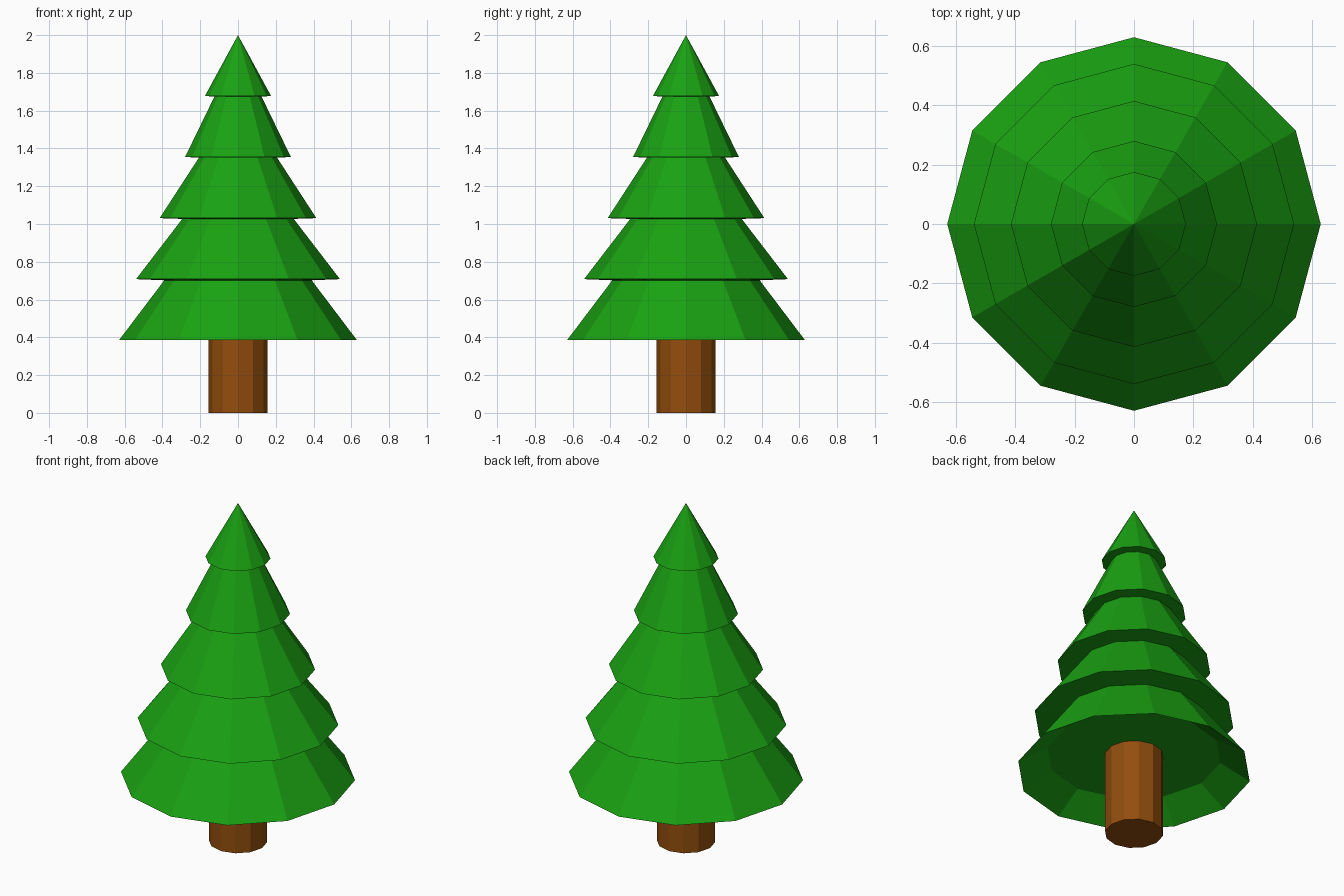
import bpy, bmesh, math

if "Cube" in bpy.data.objects:
    bpy.data.objects.remove(bpy.data.objects["Cube"])

SIDES = 12


def material(name, rgb):
    m = bpy.data.materials.new(name)
    m.diffuse_color = (*rgb, 1)
    m.use_nodes = True
    m.node_tree.nodes["Principled BSDF"].inputs["Base Color"].default_value = m.diffuse_color
    return m


def lathe(name, profile, mat):
    """Revolve (radius, z) points into a flat-faced 12-sided solid; radius 0 closes an end."""
    bm = bmesh.new()
    rings = []
    for r, z in profile:
        if r == 0:
            rings.append([bm.verts.new((0, 0, z))] * SIDES)
        else:
            rings.append([bm.verts.new((r * math.cos(i * math.tau / SIDES),
                                        r * math.sin(i * math.tau / SIDES), z))
                          for i in range(SIDES)])
    for a, b in zip(rings, rings[1:]):
        for i in range(SIDES):
            j = (i + 1) % SIDES
            bm.faces.new(list(dict.fromkeys((a[i], a[j], b[j], b[i]))))
    bmesh.ops.recalc_face_normals(bm, faces=bm.faces)
    mesh = bpy.data.meshes.new(name)
    bm.to_mesh(mesh)
    bm.free()
    mesh.materials.append(mat)
    obj = bpy.data.objects.new(name, mesh)
    bpy.context.collection.objects.link(obj)
    return obj


green = material("needles", (0.01, 0.36, 0.006))
brown = material("bark", (0.29, 0.075, 0.004))

# Trunk, reaching up to the recessed underside of the foliage
lathe("trunk", [(0, 0), (0.157, 0), (0.157, 0.485), (0, 0.485)], brown)

# Foliage: recessed underside, then (rim radius, rim z, neck radius, neck z) per tier
tiers = [(0.63, 0.385, 0.39, 0.702),
         (0.54, 0.708, 0.295, 1.027),
         (0.415, 1.031, 0.207, 1.351),
         (0.28, 1.355, 0.125, 1.674),
         (0.175, 1.678, 0, 2.0)]
profile = [(0, 0.485), (0.47, 0.485)]
for rim_r, rim_z, neck_r, neck_z in tiers:
    profile += [(rim_r, rim_z), (neck_r, neck_z)]
lathe("foliage", profile, green)
